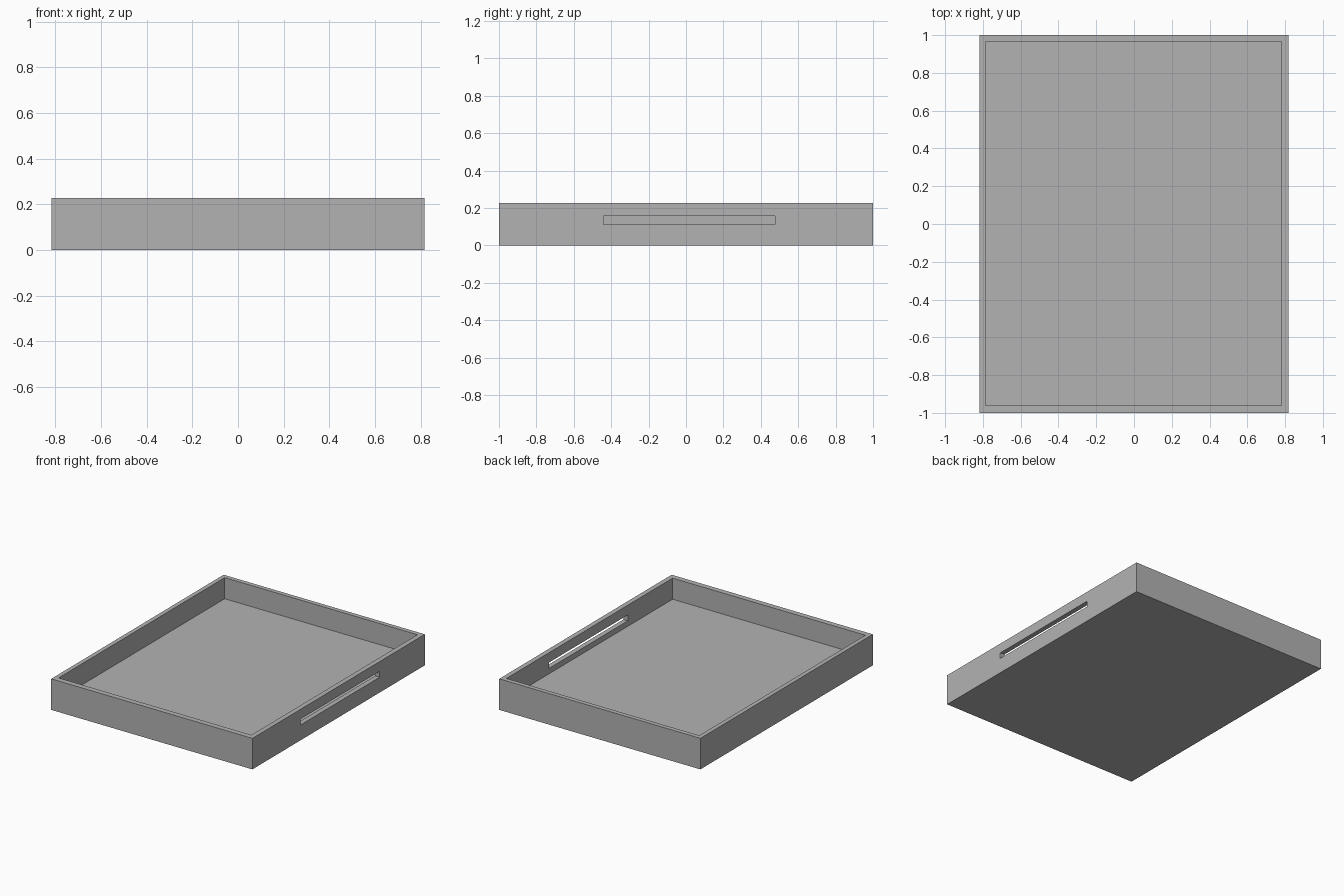
import bpy
import bmesh

if "Cube" in bpy.data.objects:
    bpy.data.objects.remove(bpy.data.objects["Cube"], do_unlink=True)

# One plain grey material
grey = bpy.data.materials.new("grey")
grey.use_nodes = True
colour = (0.45, 0.45, 0.45, 1)
grey.diffuse_color = colour
grey.node_tree.nodes["Principled BSDF"].inputs["Base Color"].default_value = colour


def box(name, low, high):
    """Box spanning two opposite corners."""
    bm = bmesh.new()
    bmesh.ops.create_cube(bm, size=1)
    for v in bm.verts:
        v.co = [a if c < 0 else b for c, a, b in zip(v.co, low, high)]
    mesh = bpy.data.meshes.new(name)
    bm.to_mesh(mesh)
    bm.free()
    mesh.materials.append(grey)
    obj = bpy.data.objects.new(name, mesh)
    bpy.context.collection.objects.link(obj)
    return obj


def cut(target, cutter):
    """Subtract a hidden cutter from the target."""
    mod = target.modifiers.new(cutter.name, "BOOLEAN")
    mod.operation = "DIFFERENCE"
    mod.solver = "EXACT"
    mod.object = cutter
    cutter.hide_render = True
    cutter.hide_viewport = True
    cutter.display_type = "WIRE"


HALF_X, HALF_Y, HEIGHT, FLOOR = 0.817, 1.0, 0.228, 0.073

# Shallow open tray
tray = box("tray", (-HALF_X, -HALF_Y, 0), (HALF_X, HALF_Y, HEIGHT))
cut(tray, box("tray_hollow", (-0.785, -0.96, FLOOR), (0.781, 0.967, HEIGHT + 0.1)))

# Long handle slot through the left wall only
cut(tray, box("handle_slot", (0.7, -0.44, 0.113), (0.9, 0.475, 0.156)))
